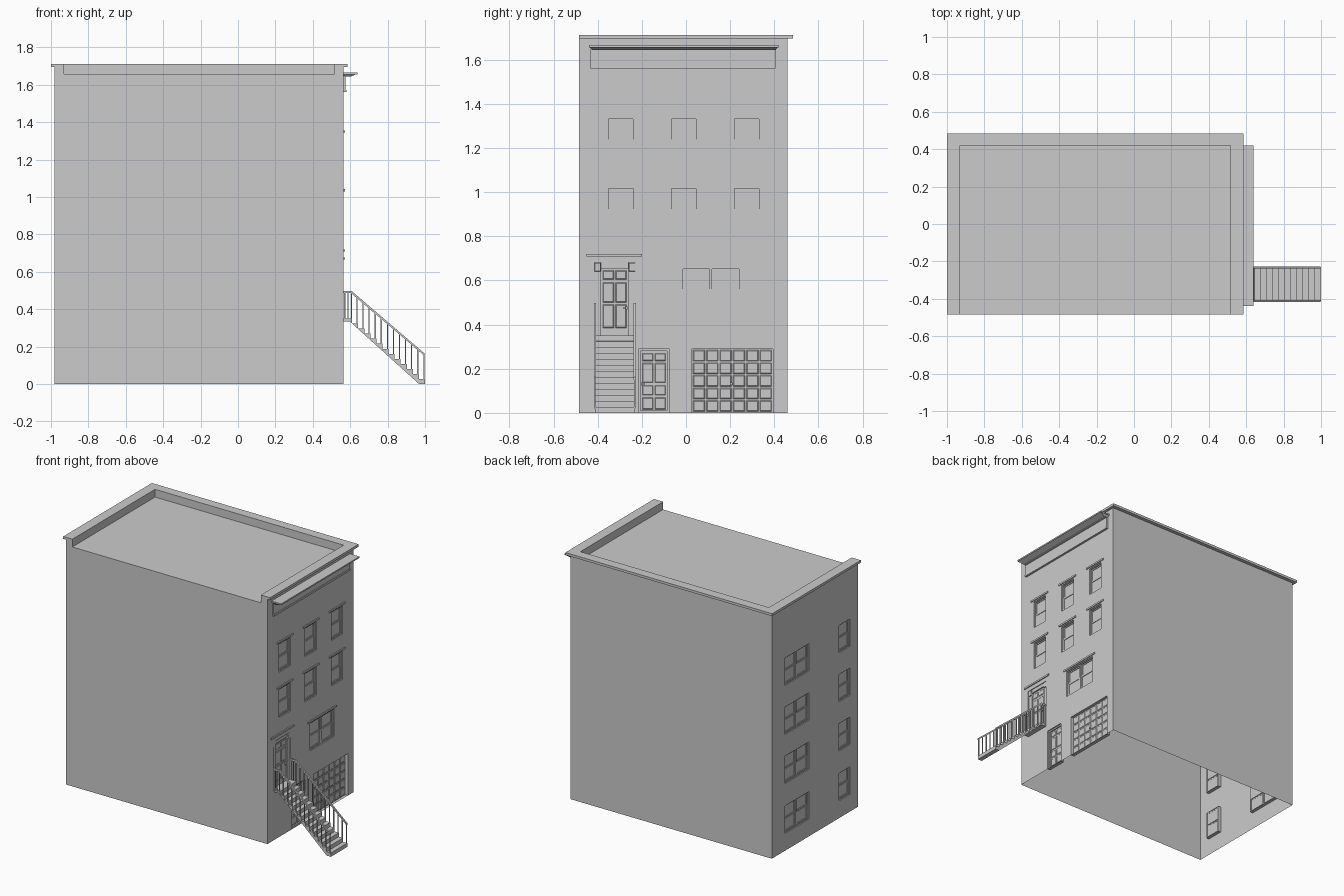
import bpy
import bmesh

cube = bpy.data.objects.get("Cube")
if cube:
    bpy.data.objects.remove(cube, do_unlink=True)

grey = bpy.data.materials.new("light_grey")
grey.use_nodes = True
colour = (0.6, 0.6, 0.6, 1)
grey.diffuse_color = colour
grey.node_tree.nodes["Principled BSDF"].inputs["Base Color"].default_value = colour

FRONT, BACK, SIDE_N, SIDE_P = 0.565, -0.98, -0.485, 0.46   # wall planes
ROOF, WALL_TOP, TOP = 1.658, 1.695, 1.712
IN_X0, IN_X1, IN_Y = -0.93, 0.515, 0.42                    # inside of parapet
REVEAL = 0.022


def finish(name, bm):
    mesh = bpy.data.meshes.new(name)
    bm.to_mesh(mesh)
    bm.free()
    mesh.materials.append(grey)
    obj = bpy.data.objects.new(name, mesh)
    bpy.context.collection.objects.link(obj)
    return obj


def loft(bm, low, high):
    """Closed solid between two rings of points."""
    a = [bm.verts.new(p) for p in low]
    b = [bm.verts.new(p) for p in high]
    n = len(a)
    faces = [bm.faces.new(a[::-1]), bm.faces.new(b)]
    for i in range(n):
        j = (i + 1) % n
        faces.append(bm.faces.new((a[i], a[j], b[j], b[i])))
    bmesh.ops.recalc_face_normals(bm, faces=faces)


def box(bm, x0, x1, y0, y1, z0, z1):
    ring = [(x0, y0), (x1, y0), (x1, y1), (x0, y1)]
    loft(bm, [(x, y, z0) for x, y in ring], [(x, y, z1) for x, y in ring])


def plate(bm, wall, rect, d0, d1, inset=0):
    """Block on a wall, from depth d0 (outer, inset face) to d1 (inner)."""
    x, s = wall
    y0, y1, z0, z1 = rect

    def ring(d, i):
        return [(x - s * d, y0 + i, z0 + i), (x - s * d, y1 - i, z0 + i),
                (x - s * d, y1 - i, z1 - i), (x - s * d, y0 + i, z1 - i)]
    loft(bm, ring(d1, 0), ring(d0, inset))


def frame(bm, wall, rect, w, d0, d1):
    y0, y1, z0, z1 = rect
    plate(bm, wall, (y0, y0 + w, z0, z1), d0, d1)
    plate(bm, wall, (y1 - w, y1, z0, z1), d0, d1)
    plate(bm, wall, (y0 + w, y1 - w, z0, z0 + w), d0, d1)
    plate(bm, wall, (y0 + w, y1 - w, z1 - w, z1), d0, d1)


def pierced_wall(bm, wall, openings):
    """Wall sheet with rectangular openings and their reveals."""
    x, s = wall
    ys = sorted({SIDE_N, SIDE_P} | {v for o in openings for v in o[:2]})
    zs = sorted({0, WALL_TOP} | {v for o in openings for v in o[2:]})

    def face(points):
        bm.faces.new([bm.verts.new(p) for p in points[::s]])
    for y0, y1 in zip(ys, ys[1:]):
        for z0, z1 in zip(zs, zs[1:]):
            cy, cz = (y0 + y1) / 2, (z0 + z1) / 2
            if not any(o[0] < cy < o[1] and o[2] < cz < o[3] for o in openings):
                face([(x, y0, z0), (x, y1, z0), (x, y1, z1), (x, y0, z1)])
    inner = x - s * REVEAL
    for y0, y1, z0, z1 in openings:
        c = [(y0, z0), (y1, z0), (y1, z1), (y0, z1)]
        for a, b in zip(c, c[1:] + c[:1]):
            face([(x, *a), (x, *b), (inner, *b), (inner, *a)])


def window(bm, wall, rect):
    """Double-hung sashes; wide openings get a paired unit."""
    y0, y1, z0, z1 = rect
    cols = 2 if y1 - y0 > 0.2 else 1
    w, mid = (y1 - y0) / cols, (z0 + z1) / 2
    for i in range(cols):
        a, b = y0 + i * w, y0 + (i + 1) * w
        frame(bm, wall, (a, b, z0, z1), 0.006, 0.006, REVEAL)
        for low, high, d in ((z0 + 0.006, mid, 0.009), (mid, z1 - 0.006, 0.013)):
            sash = (a + 0.006, b - 0.006, low, high)
            frame(bm, wall, sash, 0.008, d, d + 0.007)
            plate(bm, wall, sash, d + 0.004, d + 0.006)


def panelled(bm, wall, rect, cols, rows, depth):
    """Door leaf with raised panels; rows are (low, high) pairs."""
    plate(bm, wall, rect, depth, depth + 0.006)
    y0, y1 = rect[:2]
    gap = 0.007
    w = (y1 - y0 - gap) / cols
    for i in range(cols):
        for low, high in rows:
            a = y0 + gap + i * w
            plate(bm, wall, (a, a + w - gap, low, high), depth - 0.003, depth, 0.004)


front, back = (FRONT, 1), (BACK, -1)

# Openings in the street wall and the rear wall
front_windows = [(y - 0.061, y + 0.061, z, z + 0.195)
                 for z in (0.827, 1.141) for y in (-0.295, -0.01, 0.275)]
front_windows.append((-0.02, 0.245, 0.467, 0.657))
entry = (-0.415, -0.23, 0.35, 0.68)
service = (-0.215, -0.075, 0, 0.29)
garage = (0.025, 0.395, 0, 0.29)
back_windows = [(a, b, z, z + 0.19) for z in (0.12, 0.465, 0.805, 1.145)
                for a, b in ((0.053, 0.317), (-0.397, -0.276))]

# Shell, open underneath
bm = bmesh.new()
pierced_wall(bm, front, front_windows + [entry, service, garage])
pierced_wall(bm, back, back_windows)
for points in (
    [(BACK, SIDE_N, 0), (FRONT, SIDE_N, 0), (FRONT, SIDE_N, WALL_TOP),
     (IN_X1, SIDE_N, WALL_TOP), (IN_X1, SIDE_N, ROOF),
     (IN_X0, SIDE_N, ROOF), (IN_X0, SIDE_N, WALL_TOP), (BACK, SIDE_N, WALL_TOP)],
    [(FRONT, SIDE_P, 0), (BACK, SIDE_P, 0), (BACK, SIDE_P, WALL_TOP), (FRONT, SIDE_P, WALL_TOP)],
    [(IN_X0, SIDE_N, ROOF), (IN_X1, SIDE_N, ROOF), (IN_X1, IN_Y, ROOF), (IN_X0, IN_Y, ROOF)],
):
    bm.faces.new([bm.verts.new(p) for p in points])
bmesh.ops.remove_doubles(bm, verts=bm.verts, dist=0.0001)
finish("building_shell", bm)


def u_shape(bm, x0, x1, y1, y0, z0, z1):
    ring = [(x0, y0), (IN_X0, y0), (IN_X0, IN_Y), (IN_X1, IN_Y),
            (IN_X1, y0), (x1, y0), (x1, y1), (x0, y1)]
    loft(bm, [(x, y, z0) for x, y in ring], [(x, y, z1) for x, y in ring])


# Parapet on three sides, with a projecting cap
bm = bmesh.new()
e = 0.001
u_shape(bm, BACK + e, FRONT - e, SIDE_P - e, SIDE_N + e, ROOF, WALL_TOP)
finish("parapet", bm)
bm = bmesh.new()
u_shape(bm, -1, 0.585, 0.485, SIDE_N, WALL_TOP, TOP)
finish("parapet_cap", bm)

# Windows
for name, wall, rects in (("front_windows", front, front_windows),
                          ("back_windows", back, back_windows)):
    bm = bmesh.new()
    for r in rects:
        window(bm, wall, r)
    finish(name, bm)

# Lintels over the street windows and the entry
bm = bmesh.new()
for y0, y1, z0, z1 in front_windows:
    plate(bm, front, (y0 - 0.025, y1 + 0.025, z1 + 0.008, z1 + 0.02), -0.006, 0)
plate(bm, front, (-0.45, -0.2, 0.708, 0.72), -0.007, 0)
finish("lintels", bm)

# Cornice: frieze board, lower moulding, flared crown
bm = bmesh.new()
plate(bm, front, (-0.432, 0.405, 1.56, 1.648), -0.011, 0)
plate(bm, front, (-0.432, 0.405, 1.56, 1.573), -0.015, 0)


def crown_ring(x, grow, z):
    return [(FRONT, -0.425 - grow, z), (x, -0.425 - grow, z),
            (x, 0.405 + grow, z), (FRONT, 0.405 + grow, z)]


loft(bm, crown_ring(0.6, 0, 1.643), crown_ring(0.632, 0.012, 1.656))
loft(bm, crown_ring(0.638, 0.014, 1.656), crown_ring(0.638, 0.014, 1.666))
finish("cornice", bm)

# Entry door with pilasters, header and corner blocks
bm = bmesh.new()
y0, y1, z0, z1 = entry
plate(bm, front, entry, 0.02, REVEAL)
for a in (y0, y1 - 0.03):
    plate(bm, front, (a, a + 0.03, z0, 0.64), 0.006, REVEAL)
    plate(bm, front, (a, a + 0.03, 0.64, z1), 0.002, REVEAL, 0.002)
plate(bm, front, (y0 + 0.03, y1 - 0.03, 0.655, z1), 0.006, REVEAL)
panelled(bm, front, (-0.384, -0.262, z0, 0.655), 2,
         [(0.385, 0.49), (0.5, 0.59), (0.605, 0.645)], 0.015)
plate(bm, front, (-0.285, -0.266, 0.472, 0.478), 0.002, 0.008)
plate(bm, front, (-0.272, -0.266, 0.468, 0.482), 0.006, 0.016)
finish("entry_door", bm)

# Service door beside the stairs
bm = bmesh.new()
frame(bm, front, service, 0.01, 0.008, REVEAL)
panelled(bm, front, (-0.205, -0.085, 0, 0.28), 2,
         [(0.015, 0.07), (0.08, 0.125), (0.137, 0.225), (0.235, 0.27)], 0.017)
plate(bm, front, (-0.203, -0.185, 0.128, 0.134), 0.004, 0.01)
plate(bm, front, (-0.203, -0.197, 0.124, 0.138), 0.008, 0.018)
finish("service_door", bm)

# Garage door
bm = bmesh.new()
rows = [(0.006 + i * 0.057, 0.056 + i * 0.057) for i in range(5)]
panelled(bm, front, garage, 6, rows, 0.02)
plate(bm, front, (0.2, 0.21, 0.127, 0.137), 0.01, 0.02)
finish("garage_door", bm)

# Front stairs: landing and twelve treads as one stepped profile
LAND_X, LAND_Z, STEPS = 0.61, 0.35, 12
run, rise = (1 - LAND_X) / STEPS, LAND_Z / (STEPS + 1)
profile = [(FRONT, LAND_Z), (LAND_X, LAND_Z)]
for i in range(1, STEPS + 1):
    z = LAND_Z - i * rise
    profile += [(LAND_X + (i - 1) * run, z), (LAND_X + i * run, z)]
profile += [(1, 0), (0.968, 0), (0.603, 0.333), (FRONT, 0.333)]
bm = bmesh.new()
loft(bm, [(x, -0.412, z) for x, z in profile], [(x, -0.232, z) for x, z in profile])
finish("front_stairs", bm)

# Railings: handrail and one baluster per tread on each side
rail = [(FRONT, 0.497), (0.608, 0.497), (0.998, 0.163),
        (0.998, 0.15), (0.604, 0.486), (FRONT, 0.486)]
for name, y in (("right_railing", -0.412), ("left_railing", -0.232)):
    bm = bmesh.new()
    loft(bm, [(x, y - 0.005, z) for x, z in rail], [(x, y + 0.005, z) for x, z in rail])
    spots = [(FRONT + 0.006, LAND_Z), (0.588, LAND_Z), (0.606, LAND_Z)]
    spots += [(LAND_X + (i - 0.2) * run, LAND_Z - i * rise) for i in range(1, STEPS + 1)]
    for x, z in spots:
        top = 0.49 - max(0, x - 0.606) * 0.855
        box(bm, x - 0.003, x + 0.003, y - 0.003, y + 0.003, z - 0.008, top)
    finish(name, bm)
